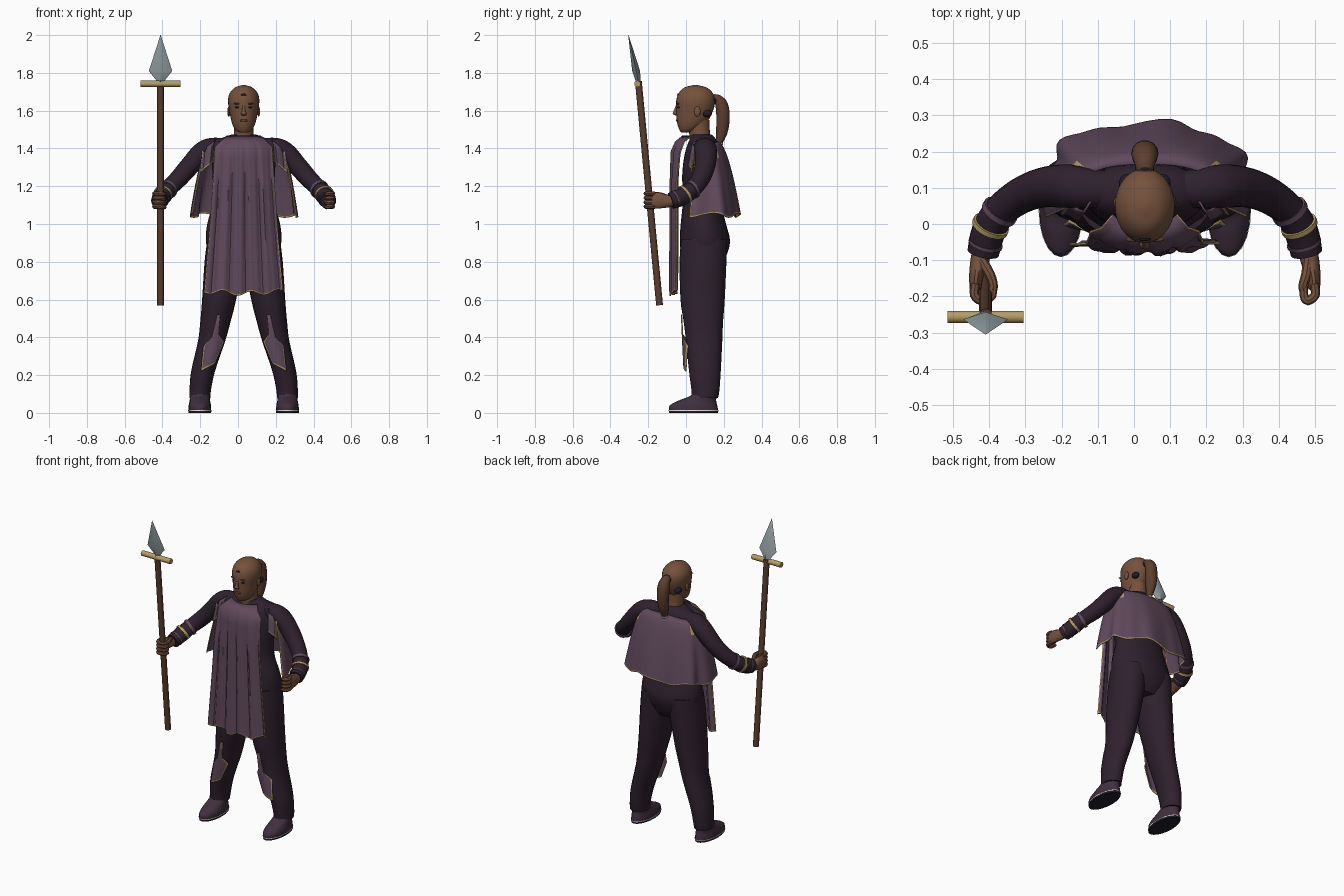
import bpy, bmesh
from math import sin, cos, pi, copysign
from mathutils import Vector

if "Cube" in bpy.data.objects:
    bpy.data.objects.remove(bpy.data.objects["Cube"])

CX = 0.03  # body centre line
parts = []


def material(name, rgb):
    m = bpy.data.materials.new(name)
    m.use_nodes = True
    m.diffuse_color = (*rgb, 1)
    bsdf = m.node_tree.nodes["Principled BSDF"]
    bsdf.inputs["Base Color"].default_value = (*rgb, 1)
    bsdf.inputs["Roughness"].default_value = 0.8
    return m


CLOTH = material("dark plum cloth", (0.028, 0.015, 0.027))
PURPLE = material("dusty purple cloth", (0.120, 0.068, 0.108))
SKIN = material("brown skin", (0.18, 0.083, 0.045))
GOLD = material("gold trim", (0.46, 0.34, 0.13))
STEEL = material("blue grey steel", (0.32, 0.39, 0.41))
WOOD = material("brown wood", (0.10, 0.047, 0.028))
HAIR = material("brown hair", (0.11, 0.048, 0.026))
DARK = material("near black", (0.015, 0.012, 0.02))
PALE = material("pale welt", (0.8, 0.8, 0.8))
SHOE = material("purple leather", (0.052, 0.029, 0.048))


def finish(name, bm, mats):
    bmesh.ops.recalc_face_normals(bm, faces=bm.faces)
    me = bpy.data.meshes.new(name)
    bm.to_mesh(me)
    bm.free()
    for m in mats:
        me.materials.append(m)
    ob = bpy.data.objects.new(name, me)
    bpy.context.collection.objects.link(ob)
    parts.append(ob)
    return ob


def refine(rows, k):
    """Catmull-Rom interpolation of rows of numbers."""
    p = [Vector(r) for r in rows]
    out = []
    for i in range(len(p) - 1):
        a, b, c, d = p[max(i - 1, 0)], p[i], p[i + 1], p[min(i + 2, len(p) - 1)]
        for j in range(k):
            t = j / k
            out.append(0.5 * (2 * b + (c - a) * t + (2 * a - 5 * b + 4 * c - d) * t * t
                              + (3 * b - a - 3 * c + d) * t ** 3))
    return out + [p[-1]]


def tube(name, rows, mat, s=1, frame="level", k=4, n=20):
    """Loft of ellipses; rows are (side offset, y, z, radius a, radius b)."""
    rows = refine(rows, k)
    mid = [Vector((CX + s * r[0], r[1], r[2])) for r in rows]
    bm = bmesh.new()
    rings = []
    for i, r in enumerate(rows):
        t = (mid[min(i + 1, len(mid) - 1)] - mid[max(i - 1, 0)]).normalized()
        if frame == "level":
            e, f = Vector((1, 0, 0)), Vector((0, 1, 0))
        else:
            e = t.cross(Vector((0, 0, 1))).normalized() if frame == "arm" else Vector((1, 0, 0))
            f = e.cross(t).normalized()
        rings.append([bm.verts.new(mid[i] + e * r[3] * cos(2 * pi * j / n) + f * r[4] * sin(2 * pi * j / n))
                      for j in range(n)])
    for lo, hi in zip(rings, rings[1:]):
        for j in range(n):
            bm.faces.new((lo[j], lo[(j + 1) % n], hi[(j + 1) % n], hi[j]))
    bm.faces.new(rings[0])
    bm.faces.new(rings[-1])
    return finish(name, bm, [mat])


def sheet(name, fn, us, vs, rule, thick=0.006):
    """Purple cloth surface fn(u, v) with gold faces where the rule holds."""
    bm = bmesh.new()
    g = [[bm.verts.new(fn(u, v)) for u in us] for v in vs]
    for i in range(len(vs) - 1):
        for j in range(len(us) - 1):
            f = bm.faces.new((g[i][j], g[i][j + 1], g[i + 1][j + 1], g[i + 1][j]))
            f.material_index = int(rule((us[j] + us[j + 1]) / 2, (vs[i] + vs[i + 1]) / 2))
    mod = finish(name, bm, [PURPLE, GOLD]).modifiers.new("cloth thickness", "SOLIDIFY")
    mod.thickness = thick
    mod.offset = 0


def ball(name, off, y, z, size, mat, s=1):
    bm = bmesh.new()
    bmesh.ops.create_uvsphere(bm, u_segments=14, v_segments=8, radius=1)
    bmesh.ops.scale(bm, vec=size, verts=bm.verts)
    bmesh.ops.translate(bm, vec=(CX + s * off, y, z), verts=bm.verts)
    return finish(name, bm, [mat])


def pick(t, table):
    """Piecewise linear lookup."""
    for (a, p), (b, q) in zip(table, table[1:]):
        if t <= b:
            return p + (q - p) * (t - a) / (b - a)
    return table[-1][1]


# Torso, neck and head
tube("torso", [(0, .09, .77, .13, .09), (0, .095, .83, .18, .118), (0, .1, .91, .2, .133), (0, .092, 1, .193, .12),
               (0, .083, 1.12, .162, .1), (0, .08, 1.26, .165, .1), (0, .083, 1.36, .17, .092),
               (0, .088, 1.42, .16, .08), (0, .088, 1.455, .115, .066), (0, .08, 1.475, .06, .053)], CLOTH, n=28)
tube("neck", [(0, .08, 1.42, .06, .06), (0, .072, 1.48, .052, .055), (0, .065, 1.55, .052, .06)], SKIN)
tube("head", [(0, -.004, 1.484, .022, .02), (0, .014, 1.5, .046, .05), (0, .032, 1.54, .064, .08),
              (0, .046, 1.6, .076, .097), (0, .051, 1.65, .083, .103), (0, .052, 1.69, .075, .092),
              (0, .051, 1.722, .047, .06), (0, .05, 1.736, .006, .008)], SKIN, n=28)
tube("nose", [(0, -.046, 1.632, .006, .006), (0, -.055, 1.6, .009, .01), (0, -.057, 1.583, .015, .013),
              (0, -.046, 1.574, .01, .008)], SKIN, n=12)
ball("lips", 0, -.045, 1.548, (.022, .009, .007), HAIR)
ball("forehead_mark", 0, -.042, 1.684, (.016, .005, .006), DARK)

# Ponytail
tube("ponytail", [(0, .13, 1.655, .02, .02), (0, .16, 1.666, .026, .022), (0, .188, 1.632, .036, .034),
                  (0, .196, 1.56, .037, .036), (0, .188, 1.48, .028, .03), (0, .165, 1.395, .008, .008)],
     HAIR, frame="side", n=14)
ball("ponytail_tie", 0, .153, 1.66, (.026, .014, .028), DARK)
ball("ponytail_end_band", 0, .175, 1.425, (.021, .021, .016), GOLD)

for s, side in ((1, "left"), (-1, "right")):
    # Face details
    ball(side + "_ear", .079, .06, 1.595, (.008, .017, .027), SKIN, s)
    ball(side + "_eye", .032, -.038, 1.618, (.013, .009, .006), DARK, s)
    ball(side + "_brow", .033, -.042, 1.637, (.02, .008, .004), HAIR, s)
    ball(side + "_nape_hair", .052, .112, 1.585, (.02, .026, .02), DARK, s)

    # Legs and shoes
    tube(side + "_leg", [(.1, .096, .92, .092, .122), (.105, .09, .8, .102, .124), (.13, .088, .6, .09, .117),
                         (.15, .092, .48, .08, .104), (.17, .096, .38, .072, .096), (.215, .1, .22, .063, .084),
                         (.23, .103, .12, .057, .074), (.232, .1, .08, .056, .07)], CLOTH, s)
    tube(side + "_sole", [(.232, .04, 0, .06, .13), (.232, .04, .011, .061, .131)], DARK, s, k=1)
    tube(side + "_welt", [(.232, .04, .011, .062, .132), (.232, .04, .015, .062, .132)], PALE, s, k=1)
    tube(side + "_shoe", [(.232, .04, .015, .06, .13), (.232, .04, .04, .059, .125), (.232, .06, .065, .054, .1),
                          (.232, .092, .09, .052, .07), (.232, .1, .115, .051, .064)], SHOE, s)

    # Shin panels: a narrow strip widening below the knee
    def shin(u, v, s=s):
        z = .52 - .28 * v - .02 * u * v
        a = pick(v, [(0, .1), (.4, .2), (.55, .72), (1, .45)]) * u
        off = pick(1 - z, [(.48, .142), (.62, .165), (.78, .205)])
        r = pick(1 - z, [(.48, .083), (.62, .077), (.78, .069)])
        return (CX + s * (off - .01 + r * sin(a)), .094 - (r + .035) * cos(a), z)
    sheet(side + "_shin_panel", shin, [-1, -.85, -.4, 0, .4, .85, 1], [0, .2, .4, .55, .7, .85, .96, 1],
          lambda u, v: abs(u) > .86 or v > .97)

    # Arm, cuffs and gripping hand
    tube(side + "_sleeve", [(.09, .095, 1.405, .05, .048), (.17, .1, 1.406, .057, .05), (.222, .105, 1.377, .06, .055),
                            (.285, .1, 1.308, .055, .052), (.345, .077, 1.24, .05, .048), (.4, .035, 1.185, .046, .045),
                            (.432, -.02, 1.145, .047, .047), (.447, -.08, 1.122, .044, .044)], CLOTH, s, "arm")
    tube(side + "_upper_cuff", [(.397, .04, 1.187, .052, .051), (.405, .028, 1.179, .052, .051)], PURPLE, s, "arm", 1)
    tube(side + "_gold_cuff", [(.424, .0, 1.16, .052, .051), (.429, -.011, 1.153, .052, .051)], GOLD, s, "arm", 1)
    tube(side + "_wrist_cuff", [(.439, -.05, 1.134, .048, .047), (.441, -.057, 1.131, .048, .047)],
         PURPLE, s, "arm", 1)
    tube(side + "_palm", [(.447, -.06, 1.124, .026, .028), (.456, -.1, 1.12, .026, .034), (.466, -.145, 1.124, .02, .043),
                          (.468, -.18, 1.126, .016, .041)], SKIN, s, "arm", n=14)
    curl = .018 * (s > 0)  # the empty fist closes tighter
    for i in range(4):
        z = 1.092 + .023 * i
        tube(f"{side}_finger_{i + 1}", [(.468, -.165, z, .013, .012), (.471, -.196, z, .013, .012),
                                        (.45, -.212, z, .013, .012), (.422 + curl, -.198, z - .003, .012, .011),
                                        (.422 + curl, -.17, z - .004, .011, .01)], SKIN, s, "arm", 3, 8)
    tube(side + "_thumb", [(.452, -.1, 1.142, .015, .014), (.428 + curl, -.14, 1.155, .014, .013),
                           (.418 + curl, -.175, 1.158, .012, .011), (.425 + curl, -.2, 1.156, .008, .007)],
         SKIN, s, "arm", 3, 8)

    # Short shoulder flap with gold hem
    def flap(u, v, s=s):
        return (CX + s * (.185 + .035 * u + .012 * v), .04 - .02 * v + .015 * u * u + .01 * sin(4 * u),
                1.415 - .115 * v - .03 * u)
    sheet(side + "_shoulder_flap", flap, [-1, -.5, 0, .5, .88, 1], [0, .3, .6, .93, 1],
          lambda u, v: v > .94 or u > .9)


# Long front tabard
def tabard(u, v):
    w = pick(v, [(0, .09), (.07, .152), (.3, .162), (.6, .18), (1, .208)])
    y = pick(v, [(0, -.018), (.035, -.055), (.1, -.078), (1, -.08)])
    fold = min(1, v * 3) * (.008 * sin(15 * u + 1) + .004 * sin(29 * u))
    drape = pick(v, [(0, .045), (.1, .05), (.3, .03)])
    z = 1.465 - .835 * v + v * v * (.012 * sin(9 * u) + .012 * abs(u))
    return (CX + w * u, y + drape * u * u + fold, z)


inner = [i / 24 for i in range(-23, 24)]
sheet("front_tabard", tabard, [-1, -.98] + inner + [.98, 1],
      [0, .035, .07, .1, .14] + [i / 20 for i in range(4, 20)] + [.992, 1],
      lambda u, v: abs(u) > .98 or v > .992)


# Short back cape wrapping below the arms, squared off at its corners
def cape(u, v):
    a = 1.9 * u
    grow = v ** .5
    rx, ry = .18 + .1 * grow, .07 + .112 * grow
    fold = 1 + v * (.045 * sin(13 * u + .6) + .025 * sin(23 * u))
    z = 1.435 - .02 * abs(u) - (.39 - .02 * abs(u)) * v + .012 * v * sin(11 * u)
    x = copysign(abs(sin(a)) ** .8, u)
    y = copysign(abs(cos(a)) ** .8, cos(a))
    return (CX + .005 + rx * x * fold, .095 + ry * y * fold, z)


sheet("back_cape", cape, [-1, -.985] + inner + [.985, 1], [(i / 14) ** 1.3 for i in range(14)] + [.98, 1],
      lambda u, v: abs(u) > .985 or v > .98 or (.48 < abs(u) < .6 and .03 < v < .2))

# Spear: shaft, crossbar and diamond blade
SX = -.44
tube("spear_shaft", [(SX, -.14, .57, .018, .018), (SX, -.252, 1.755, .018, .018)], WOOD, frame="side", k=1, n=12)
tube("spear_crossbar", [(SX - .105, -.257, 1.742, .017, .017), (SX + .105, -.257, 1.742, .017, .017)],
     GOLD, frame="arm", k=1, n=12)
tube("spear_blade", [(SX, -.252, 1.75, .014, .012), (SX, -.264, 1.81, .062, .021), (SX, -.305, 2, .001, .001)],
     STEEL, k=1, n=4)

# Smooth shading with sharp creases kept
bpy.ops.object.select_all(action="DESELECT")
for ob in parts:
    ob.select_set(True)
bpy.context.view_layer.objects.active = parts[0]
bpy.ops.object.shade_smooth_by_angle(angle=0.7)
